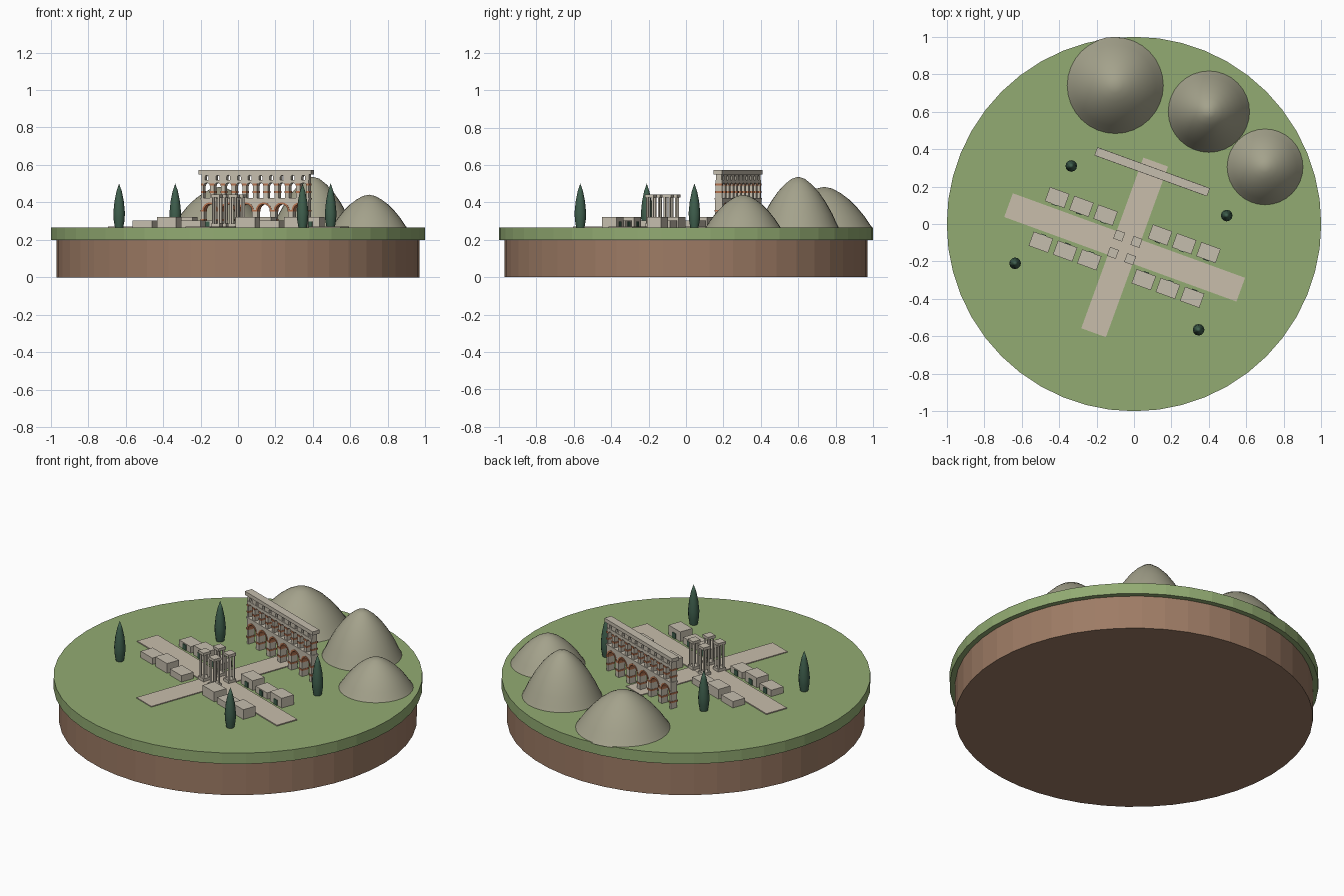
import bpy, bmesh, math
from mathutils import Matrix, Vector

cube = bpy.data.objects.get("Cube")
if cube:
    bpy.data.objects.remove(cube, do_unlink=True)

GROUND = 0.265
# The town is laid out on its own axes, turned 20 degrees
TOWN = Matrix.Translation((-0.05, -0.125, 0)) @ Matrix.Rotation(math.radians(-20), 4, 'Z')
AQUEDUCT_Y = 0.43


def material(name, rgb):
    m = bpy.data.materials.new(name)
    m.use_nodes = True
    m.diffuse_color = (*rgb, 1)
    m.node_tree.nodes["Principled BSDF"].inputs["Base Color"].default_value = (*rgb, 1)
    return m


GRASS = material("grass_green", (0.29, 0.41, 0.17))
EARTH = material("earth_brown", (0.34, 0.20, 0.13))
ROCK = material("hill_grey", (0.37, 0.36, 0.26))
PAVING = material("paving_beige", (0.58, 0.51, 0.41))
STONE = material("stone", (0.56, 0.51, 0.42))
BRICK = material("brick_orange", (0.46, 0.17, 0.08))
CYPRESS = material("dark_green", (0.05, 0.115, 0.075))


def finish(name, bm, mat, matrix=Matrix(), smooth=False):
    bmesh.ops.recalc_face_normals(bm, faces=bm.faces)
    mesh = bpy.data.meshes.new(name)
    bm.to_mesh(mesh)
    bm.free()
    mesh.materials.append(mat)
    obj = bpy.data.objects.new(name, mesh)
    obj.matrix_world = matrix
    bpy.context.collection.objects.link(obj)
    if smooth:
        for o in bpy.context.selected_objects:
            o.select_set(False)
        obj.select_set(True)
        bpy.context.view_layer.objects.active = obj
        bpy.ops.object.shade_smooth_by_angle(angle=math.radians(50))
    return obj


def add_box(bm, x, y, z0, z1, w, d):
    m = Matrix.Translation((x, y, (z0 + z1) / 2)) @ Matrix.Diagonal((w, d, z1 - z0, 1))
    bmesh.ops.create_cube(bm, size=1, matrix=m)


def add_cylinder(bm, x, y, z0, z1, r, sides):
    bmesh.ops.create_cone(bm, cap_ends=True, segments=sides, radius1=r, radius2=r,
                          depth=z1 - z0, matrix=Matrix.Translation((x, y, (z0 + z1) / 2)))


def add_outline(bm, points, y, depth):
    """Extrude a closed x-z outline along y."""
    face = bm.faces.new([bm.verts.new((x, y - depth / 2, z)) for x, z in points])
    out = bmesh.ops.extrude_face_region(bm, geom=[face])
    moved = [v for v in out["geom"] if isinstance(v, bmesh.types.BMVert)]
    bmesh.ops.translate(bm, verts=moved, vec=(0, depth, 0))


def lathe(name, profile, sides, mat, location):
    bm = bmesh.new()
    verts = [bm.verts.new((r, 0, z)) for r, z in profile]
    edges = [bm.edges.new(pair) for pair in zip(verts, verts[1:])]
    bmesh.ops.spin(bm, geom=verts + edges, cent=(0, 0, 0), axis=(0, 0, 1),
                   angle=math.tau, steps=sides)
    bmesh.ops.remove_doubles(bm, verts=bm.verts, dist=0.0005)
    return finish(name, bm, mat, Matrix.Translation(location), smooth=True)


def arc(cx, cz, r, steps=8):
    """Half circle from left to right."""
    return [(cx - r * math.cos(math.pi * i / steps), cz + r * math.sin(math.pi * i / steps))
            for i in range(steps + 1)]


# Round base: earth below, grass above
for name, z0, z1, r, mat in (("earth_base", 0, 0.2, 0.97, EARTH),
                             ("grass_top", 0.2, GROUND, 1.0, GRASS)):
    bm = bmesh.new()
    add_cylinder(bm, 0, 0, z0, z1, r, 48)
    finish(name, bm, mat)

# Crossing streets
bm = bmesh.new()
add_box(bm, 0, 0, GROUND - 0.01, GROUND + 0.006, 1.32, 0.135)
finish("long_street", bm, PAVING, TOWN)
bm = bmesh.new()
add_box(bm, 0, 0, GROUND - 0.01, GROUND + 0.005, 0.14, 0.97)
finish("cross_street", bm, PAVING, TOWN)

# Houses in two rows, with doors facing the long street
houses, doors = bmesh.new(), bmesh.new()
for side in (-1, 1):
    for i, x in enumerate((-0.43, -0.292, -0.155, 0.155, 0.292, 0.43)):
        top = GROUND + (0.058 if i % 2 else 0.038)
        add_box(houses, x, side * 0.127, GROUND - 0.01, top, 0.11, 0.08)
        add_box(doors, x, side * 0.086, GROUND, GROUND + 0.032, 0.03, 0.006)
finish("houses", houses, STONE, TOWN)
finish("house_doors", doors, CYPRESS, TOWN)

# Four-part monument on the crossing: plinth, four columns and a slab each
blocks, columns = bmesh.new(), bmesh.new()
for sx in (-1, 1):
    for sy in (-1, 1):
        x, y = sx * 0.049, sy * 0.049
        add_box(blocks, x, y, GROUND, 0.288, 0.05, 0.05)
        add_box(blocks, x, y, 0.425, 0.441, 0.05, 0.05)
        for dx in (-0.015, 0.015):
            for dy in (-0.015, 0.015):
                add_cylinder(columns, x + dx, y + dy, 0.288, 0.425, 0.006, 8)
finish("monument_blocks", blocks, STONE, TOWN)
finish("monument_columns", columns, STONE, TOWN, smooth=True)

# Aqueduct: three arcaded tiers, brick bands on the piers, and a channel slab
LENGTH = 0.61
wall, brick = bmesh.new(), bmesh.new()
tiers = (  # bottom, top, spring line, bays, arch radius, depth, band heights
    (GROUND - 0.005, 0.42, 0.355, 6, 0.036, 0.042, (0.305, 0.355)),
    (0.42, 0.52, 0.485, 10, 0.019, 0.036, (0.455, 0.495)),
    (0.52, 0.55, 0.535, 10, 0.010, 0.032, ()),
)
for z0, z1, spring, bays, r, depth, bands in tiers:
    pitch = LENGTH / bays
    floor = z0 if z0 < GROUND else z0 + 0.003
    for i in range(bays):
        cx = -LENGTH / 2 + (i + 0.5) * pitch
        left, right = cx - pitch / 2, cx + pitch / 2
        outline = [(left, z1), (left, z0), (cx - r, z0), *arc(cx, spring, r),
                   (cx + r, z0), (right, z0), (right, z1)]
        add_outline(wall, outline, AQUEDUCT_Y, depth)
        if z0 < GROUND:  # brick ring over each large arch
            ring = arc(cx, spring, r + 0.009) + arc(cx, spring, r - 0.001)[::-1]
            add_outline(brick, ring, AQUEDUCT_Y, depth + 0.004)
    for i in range(bays + 1):
        x = -LENGTH / 2 + i * pitch
        half = pitch / 2 - r
        lo = x - (half if i > 0 else 0) - 0.002
        hi = x + (half if i < bays else 0) + 0.002
        for z in bands:
            add_box(brick, (lo + hi) / 2, AQUEDUCT_Y, z - 0.005, z + 0.005,
                    hi - lo, depth + 0.005)
# Ledge between the lower tiers and the channel on top
add_box(wall, 0, AQUEDUCT_Y, 0.415, 0.424, LENGTH + 0.005, 0.047)
add_box(wall, 0, AQUEDUCT_Y, 0.55, 0.572, 0.64, 0.046)
finish("aqueduct_wall", wall, STONE, TOWN)
finish("aqueduct_brick", brick, BRICK, TOWN)

# Rounded hills
hill = ((1, -0.02), (0.93, 0.09), (0.83, 0.27), (0.67, 0.5), (0.5, 0.7),
        (0.33, 0.85), (0.16, 0.96), (0, 1))
for i, (x, y, r, h) in enumerate(((-0.1, 0.74, 0.26, 0.218), (0.4, 0.6, 0.22, 0.272),
                                  (0.7, 0.305, 0.205, 0.176))):
    lathe(f"hill_{i + 1}", [(a * r, b * h) for a, b in hill], 32, ROCK, (x, y, GROUND))

# Cypress trees
tree = ((0, 0), (0.022, 0), (0.029, 0.04), (0.031, 0.08), (0.025, 0.14), (0.014, 0.195), (0, 0.236))
for i, (x, y) in enumerate(((-0.635, -0.21), (-0.335, 0.31), (0.495, 0.045), (0.345, -0.565))):
    lathe(f"cypress_{i + 1}", tree, 12, CYPRESS, (x, y, GROUND))
